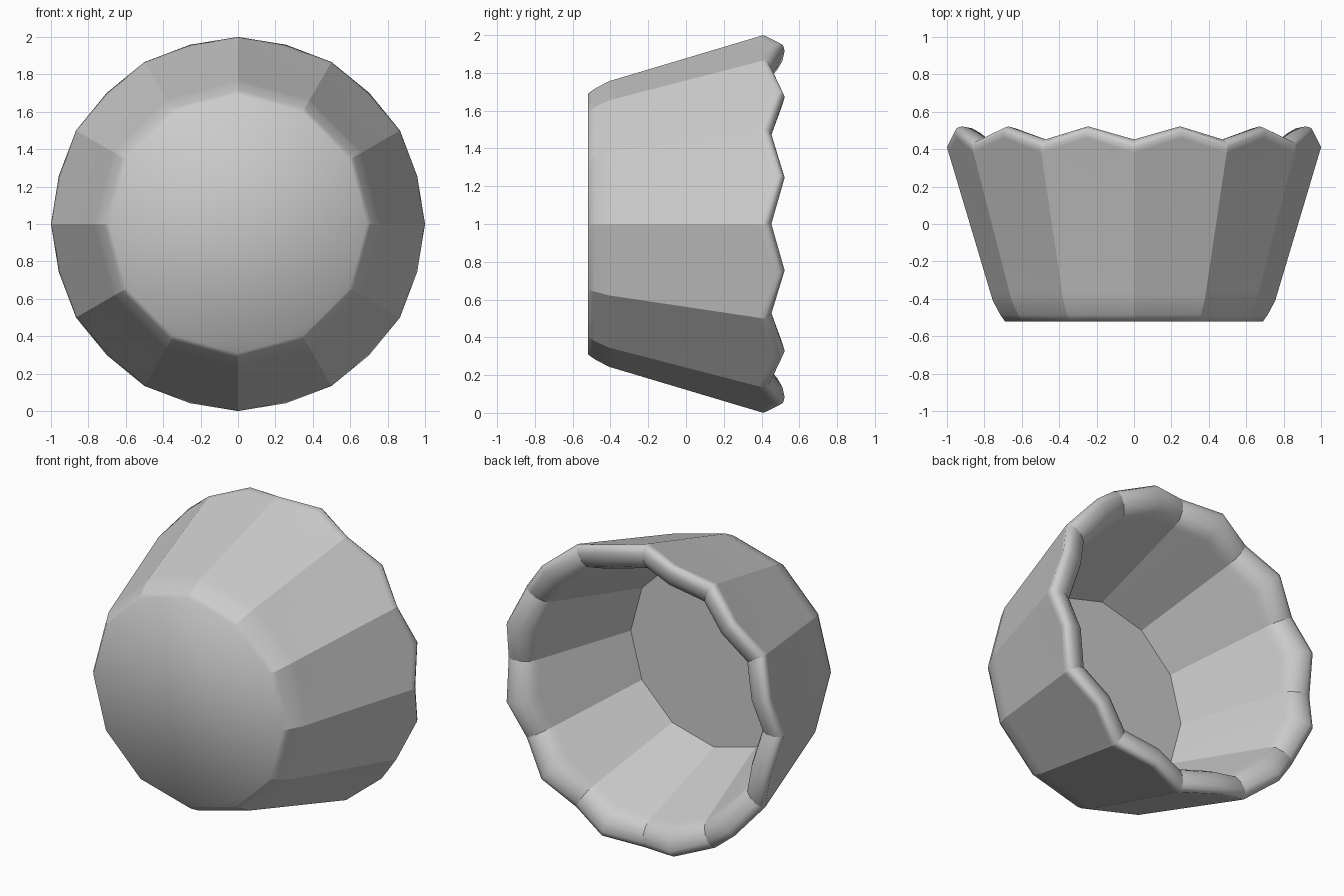
import bpy, bmesh
from math import cos, sin, pi

if "Cube" in bpy.data.objects:
    bpy.data.objects.remove(bpy.data.objects["Cube"])

PANELS = 12
N = PANELS * 2
FLAT = cos(pi / PANELS)

# Profile rings: crease radius, crease y, mid-panel radius, mid-panel y
PROFILE = [
    (0.69, -0.52, 0.69 * FLAT, -0.52),      # base edge
    (0.715, -0.485, 0.715 * FLAT, -0.485),
    (0.755, -0.41, 0.755 * FLAT, -0.41),
    (0.767, -0.37, 0.767 * FLAT, -0.37),    # outer wall
    (0.991, 0.38, 0.98, 0.46),
    (1.00, 0.41, 0.992, 0.495),             # rim
    (0.985, 0.437, 0.98, 0.514),
    (0.95, 0.452, 0.95, 0.522),
    (0.90, 0.444, 0.895, 0.511),
    (0.855, 0.42, 0.845, 0.483),
    (0.83, 0.38, 0.82, 0.44),
    (0.82, 0.35, 0.81, 0.41),               # inner wall
    (0.605, -0.29, 0.605 * FLAT, -0.29),    # floor edge
]

bm = bmesh.new()

# Scalloped rings around the y axis
rings = []
for rc, yc, rm, ym in PROFILE:
    ring = []
    for i in range(N):
        a = 2 * pi * i / N
        r, y = (rc, yc) if i % 2 == 0 else (rm, ym)
        ring.append(bm.verts.new((r * cos(a), y, 1 + r * sin(a))))
    rings.append(ring)

# Outer wall, rounded rim and inner wall
for a, b in zip(rings, rings[1:]):
    for i in range(N):
        j = (i + 1) % N
        bm.faces.new((a[i], a[j], b[j], b[i]))

# Closed base and inner floor
bm.faces.new(rings[0])
bm.faces.new(rings[-1])
bmesh.ops.recalc_face_normals(bm, faces=bm.faces)

# Smooth shading with sharp panel creases and floor edge
for f in bm.faces:
    f.smooth = True
for a, b in zip(rings, rings[1:]):
    for i in range(0, N, 2):
        bm.edges.get((a[i], b[i])).smooth = False
for i in range(N):
    bm.edges.get((rings[-1][i], rings[-1][(i + 1) % N])).smooth = False

mesh = bpy.data.meshes.new("scalloped_cup")
bm.to_mesh(mesh)
bm.free()
cup = bpy.data.objects.new("scalloped_cup", mesh)
bpy.context.collection.objects.link(cup)
